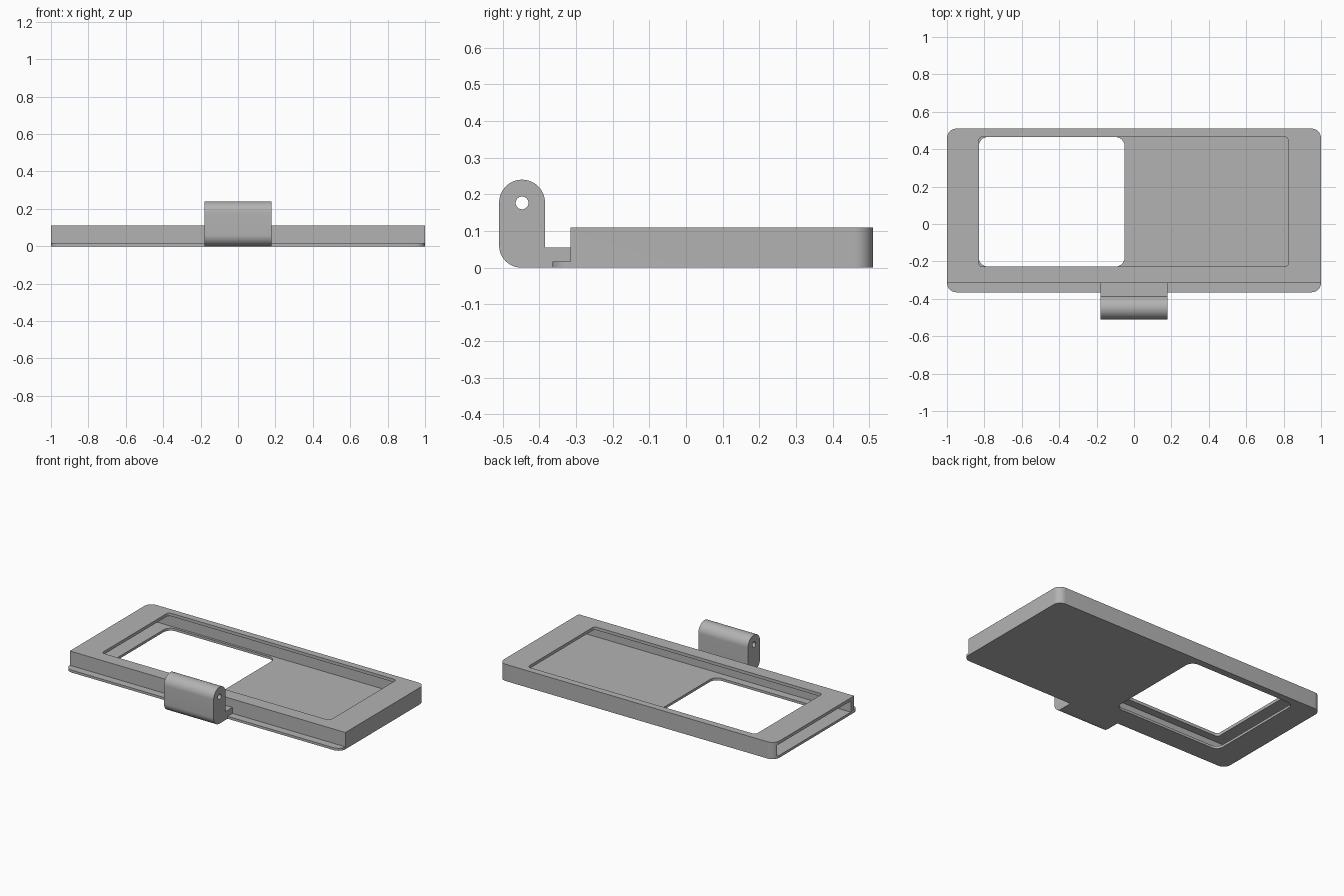
import bpy, bmesh, math
from mathutils import Matrix

if "Cube" in bpy.data.objects:
    bpy.data.objects.remove(bpy.data.objects["Cube"])

grey = bpy.data.materials.new("plain grey")
grey.diffuse_color = (0.45, 0.45, 0.45, 1)
grey.use_nodes = True
grey.node_tree.nodes["Principled BSDF"].inputs["Base Color"].default_value = grey.diffuse_color


def outline(x0, x1, y0, y1, radii, steps=10):
    """Rectangle with one radius per corner: (x0,y0), (x1,y0), (x1,y1), (x0,y1)."""
    pts = []
    corners = ((x0, y0, 1, 1), (x1, y0, -1, 1), (x1, y1, -1, -1), (x0, y1, 1, -1))
    for i, ((x, y, sx, sy), r) in enumerate(zip(corners, radii)):
        if r == 0:
            pts.append((x, y))
            continue
        for k in range(steps + 1):
            a = math.pi + math.pi / 2 * (i + k / steps)
            pts.append((x + sx * r + r * math.cos(a), y + sy * r + r * math.sin(a)))
    return pts


def prism(name, pts, low, high, along_x=False):
    """Extrude a flat outline upwards, or a (y, z) outline along x."""
    bm = bmesh.new()
    face = bm.faces.new([bm.verts.new((u, v, low)) for u, v in pts])
    new = bmesh.ops.extrude_face_region(bm, geom=[face])["geom"]
    bmesh.ops.translate(bm, vec=(0, 0, high - low),
                        verts=[g for g in new if isinstance(g, bmesh.types.BMVert)])
    if along_x:
        bm.transform(Matrix(((0, 0, 1, 0), (1, 0, 0, 0), (0, 1, 0, 0), (0, 0, 0, 1))))
    bmesh.ops.remove_doubles(bm, verts=bm.verts, dist=1e-5)
    bmesh.ops.recalc_face_normals(bm, faces=bm.faces)
    mesh = bpy.data.meshes.new(name)
    bm.to_mesh(mesh)
    bm.free()
    mesh.materials.append(grey)
    ob = bpy.data.objects.new(name, mesh)
    bpy.context.collection.objects.link(ob)
    return ob


def combine(ob, other, operation):
    """Apply a boolean and drop the helper."""
    mod = ob.modifiers.new(operation, "BOOLEAN")
    mod.operation, mod.object, mod.solver = operation, other, "EXACT"
    bpy.context.view_layer.objects.active = ob
    bpy.ops.object.modifier_apply(modifier=mod.name)
    bpy.data.objects.remove(other)


BACK, FRONT, LIP = 0.51, -0.315, -0.365
FLOOR, ROOF, TOP = 0.016, 0.09, 0.11

# Housing: square at the front, rounded at the back, on a floor with a front lip
housing = prism("housing", outline(-1, 1, FRONT, BACK, (0, 0, .05, .05)), 0.006, TOP)
base = prism("base", outline(-1, 1, LIP, BACK, (.05,) * 4), 0, FLOOR)
combine(housing, base, "UNION")

# Sliding slot, open at the left end
slot = prism("slot", outline(-1.1, 0.965, FRONT + .035, BACK - .03, (0,) * 4), FLOOR, ROOF)
combine(housing, slot, "DIFFERENCE")

# Large opening in the roof and smaller one through the floor
window = prism("window", outline(-.83, .825, -.228, .465, (.02,) * 4), 0.05, 0.2)
combine(housing, window, "DIFFERENCE")
floor_hole = prism("floor_hole", outline(-.83, -.05, -.228, .465, (.05,) * 4), -0.1, 0.05)
combine(housing, floor_hole, "DIFFERENCE")

# Hinge knuckle with pin hole, and the tab joining it to the housing
hinge = prism("hinge", outline(-.51, -.385, 0, .24, (.06, 0, .0624, .0624), 14),
              -.18, .18, True)
tab = prism("hinge_tab", outline(-.42, FRONT, 0, .055, (0,) * 4), -.18, .18, True)
combine(hinge, tab, "UNION")
pin = prism("pin_hole", outline(-.465, -.43, .159, .194, (.01749,) * 4, 6), -.3, .3, True)
combine(hinge, pin, "DIFFERENCE")

# Smooth the rounded corners, keep hard edges
for ob in (housing, hinge):
    bpy.ops.object.select_all(action="DESELECT")
    ob.select_set(True)
    bpy.context.view_layer.objects.active = ob
    bpy.ops.object.shade_smooth_by_angle(angle=math.radians(30))
